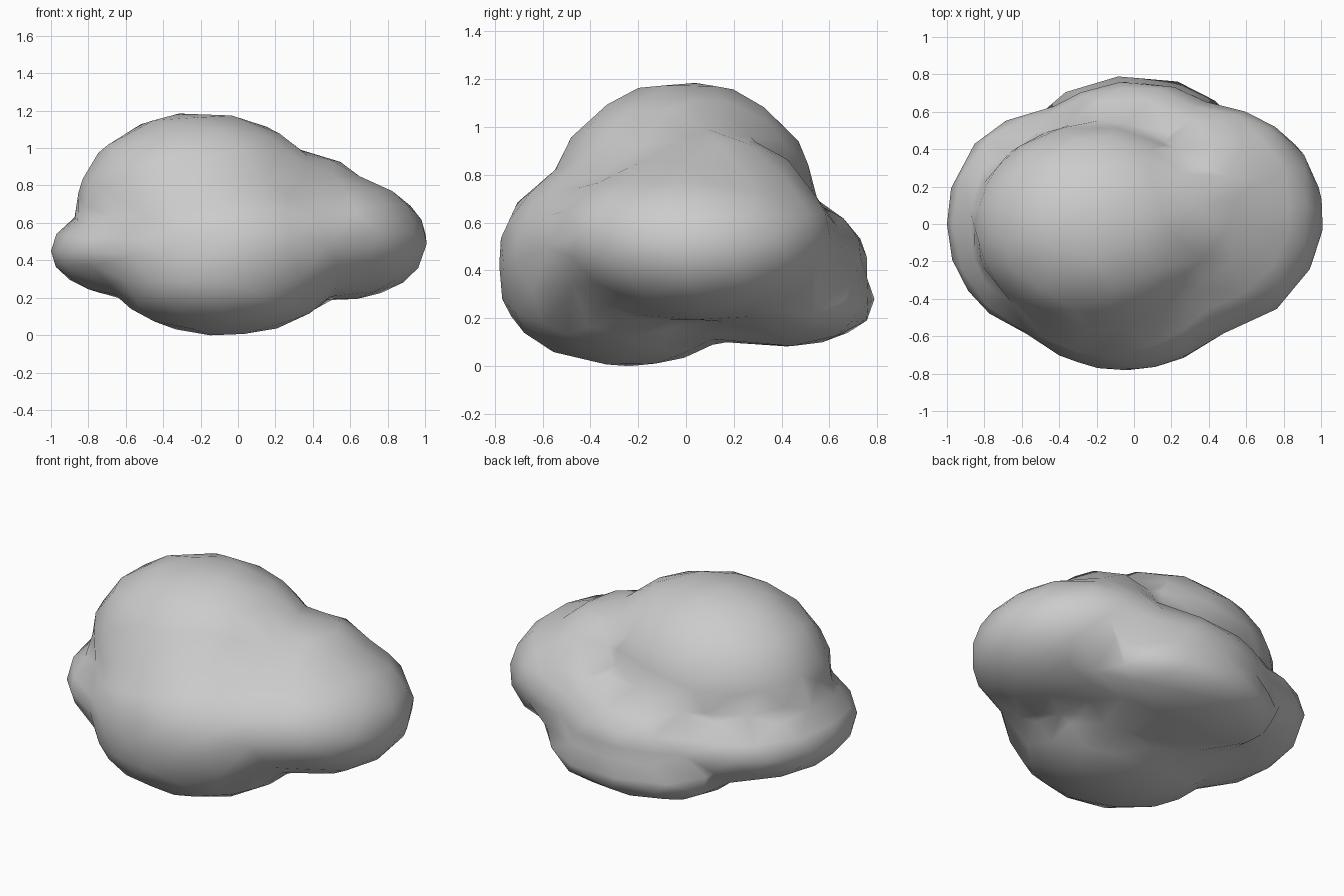
import bpy
import bmesh
from math import sqrt
from mathutils import Vector

cube = bpy.data.objects.get("Cube")
if cube:
    bpy.data.objects.remove(cube, do_unlink=True)

# Rounded lobes of the boulder: centre and radii
LOBES = [
    ((-0.20, -0.01, 0.70), (0.66, 0.55, 0.49)),   # upper dome
    ((-0.48, 0.01, 0.45), (0.52, 0.59, 0.26)),    # right shelf
    ((0.42, 0.03, 0.53), (0.57, 0.60, 0.34)),     # left bulge
    ((0.55, 0.05, 0.48), (0.45, 0.50, 0.29)),     # left tip
    ((0.39, 0.10, 0.68), (0.30, 0.42, 0.29)),     # left shoulder
    ((-0.05, -0.22, 0.47), (0.68, 0.56, 0.42)),   # front belly
    ((-0.08, -0.25, 0.33), (0.60, 0.52, 0.33)),   # front underside
    ((0.00, 0.20, 0.43), (0.66, 0.56, 0.33)),     # back bulge
    ((0.00, 0.40, 0.27), (0.58, 0.39, 0.19)),     # low back foot
]
CORE = Vector((0, 0, 0.45))
BLEND = 45


def exit_distance(direction, centre, radii):
    """Distance from the core to where a ray leaves an ellipsoid."""
    o = Vector([(CORE[i] - centre[i]) / radii[i] for i in range(3)])
    d = Vector([direction[i] / radii[i] for i in range(3)])
    a, b, c = d.dot(d), o.dot(d), o.dot(o) - 1
    disc = b * b - a * c
    return max(0, (-b + sqrt(disc)) / a) if disc > 0 else 0


def surface_point(direction):
    """Softly blended outermost lobe surface in one direction."""
    reach = sum(exit_distance(direction, *lobe) ** BLEND for lobe in LOBES)
    return CORE + direction * reach ** (1 / BLEND)


# Boulder: a sphere pushed out onto the blended lobes
bm = bmesh.new()
bmesh.ops.create_icosphere(bm, subdivisions=4, radius=1)
for v in bm.verts:
    squashed = Vector((v.co.x, v.co.y * 0.8, v.co.z * 0.65)).normalized()
    v.co = surface_point(squashed)
for f in bm.faces:
    f.smooth = True

mesh = bpy.data.meshes.new("boulder")
bm.to_mesh(mesh)
bm.free()
boulder = bpy.data.objects.new("boulder", mesh)
bpy.context.collection.objects.link(boulder)

# Coarse, uneven facets
coarse = boulder.modifiers.new("coarse_facets", "DECIMATE")
coarse.ratio = 0.4

# Plain grey stone
stone = bpy.data.materials.new("grey_stone")
stone.use_nodes = True
colour = (0.6, 0.6, 0.6, 1)
stone.diffuse_color = colour
stone.node_tree.nodes["Principled BSDF"].inputs["Base Color"].default_value = colour
mesh.materials.append(stone)
